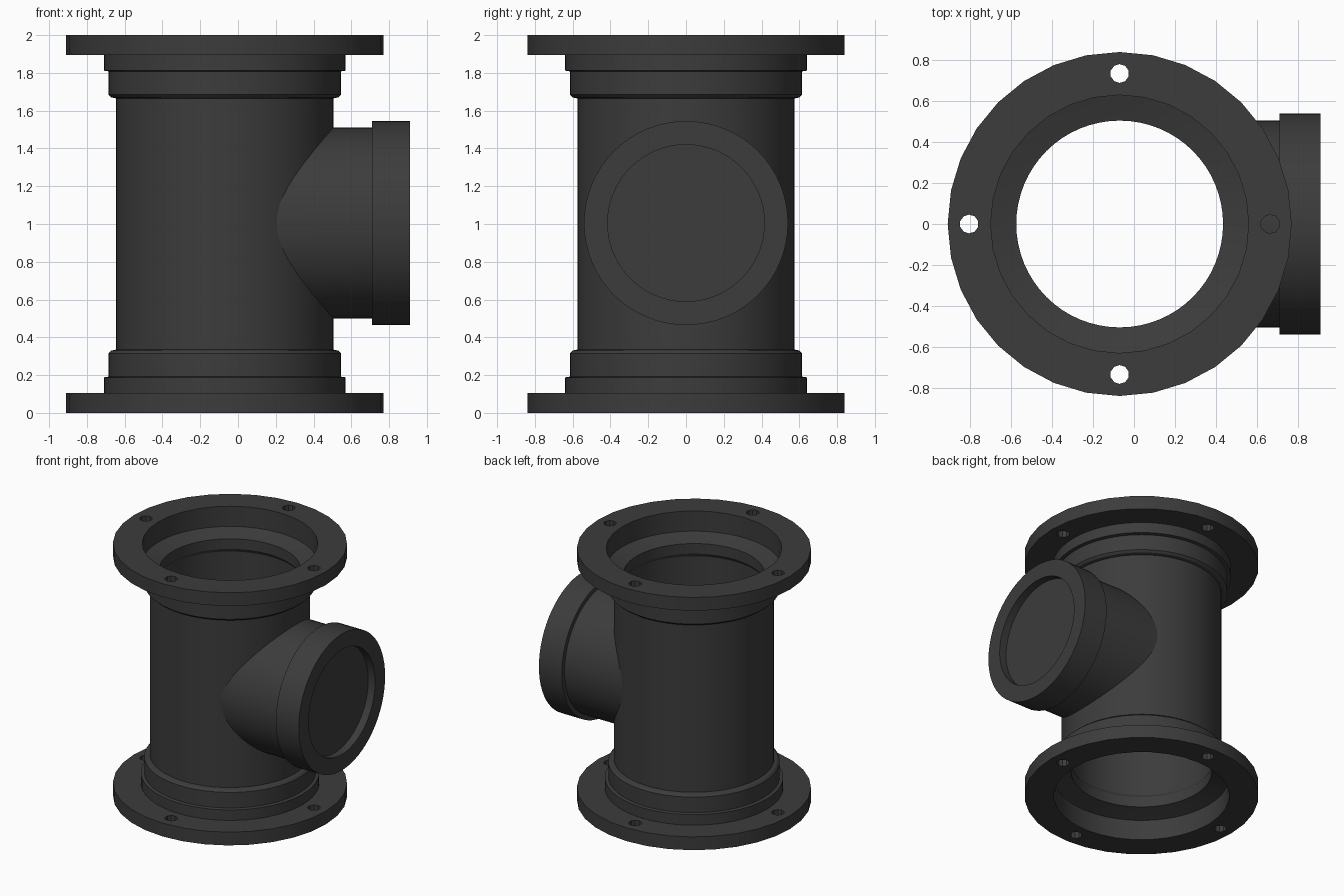
import bpy, bmesh
from math import sin, cos, pi, sqrt, radians
from mathutils import Matrix

if "Cube" in bpy.data.objects:
    bpy.data.objects.remove(bpy.data.objects["Cube"])

CX = -0.07          # main pipe axis
BZ = 1.005          # branch axis height

mat = bpy.data.materials.new("dark_iron")
mat.diffuse_color = (0.045, 0.045, 0.045, 1)
mat.use_nodes = True
mat.node_tree.nodes["Principled BSDF"].inputs["Base Color"].default_value = mat.diffuse_color


def lathe(name, profile, sides, closed=True, cap_end=False):
    """Revolve (radius, height) points around z."""
    bm = bmesh.new()
    rings = [[bm.verts.new((r * cos(2 * pi * i / sides), r * sin(2 * pi * i / sides), z))
              for i in range(sides)] for r, z in profile]
    pairs = list(zip(rings, rings[1:]))
    if closed:
        pairs.append((rings[-1], rings[0]))
    for a, b in pairs:
        for i in range(sides):
            j = (i + 1) % sides
            bm.faces.new((a[i], a[j], b[j], b[i]))
    if cap_end:
        bm.faces.new(rings[-1])
    bmesh.ops.recalc_face_normals(bm, faces=bm.faces)
    me = bpy.data.meshes.new(name)
    bm.to_mesh(me)
    bm.free()
    me.materials.append(mat)
    ob = bpy.data.objects.new(name, me)
    bpy.context.collection.objects.link(ob)
    return ob


def select(ob):
    bpy.ops.object.select_all(action='DESELECT')
    ob.select_set(True)
    bpy.context.view_layer.objects.active = ob


def smooth(ob):
    select(ob)
    bpy.ops.object.shade_smooth_by_angle(angle=radians(25))


# main pipe: stepped sockets at both ends, mirrored about mid height
outer = [(0.64, 0.10), (0.64, 0.188), (0.615, 0.192), (0.615, 0.315), (0.60, 0.33), (0.575, 0.335)]
inner = [(0.525, 0.31), (0.505, 0.28), (0.505, 0.20), (0.54, 0.19), (0.63, 0.16), (0.63, 0.10)]


def flip(pts):
    return [(r, 2 - z) for r, z in reversed(pts)]


pipe = lathe("main_pipe", outer + flip(outer) + flip(inner) + inner, 64)
pipe.location.x = CX
smooth(pipe)

# end flanges with four bolt holes
flange = lathe("bottom_flange", [(0.63, 0), (0.84, 0), (0.84, 0.105), (0.63, 0.105)], 32)
bm = bmesh.new()
for k in range(4):
    a = k * pi / 2
    bmesh.ops.create_cone(bm, cap_ends=True, segments=10, radius1=0.046, radius2=0.046, depth=0.4,
                          matrix=Matrix.Translation((0.735 * cos(a), 0.735 * sin(a), 0.05)))
me = bpy.data.meshes.new("bolt_hole_cutter")
bm.to_mesh(me)
bm.free()
cutter = bpy.data.objects.new("bolt_hole_cutter", me)
bpy.context.collection.objects.link(cutter)
cutter.hide_render = True
select(flange)
mod = flange.modifiers.new("bolt_holes", 'BOOLEAN')
mod.operation = 'DIFFERENCE'
mod.solver = 'EXACT'
mod.object = cutter
bpy.ops.object.modifier_apply(modifier=mod.name)
bpy.data.objects.remove(cutter)
smooth(flange)
flange.location.x = CX
top = flange.copy()
top.data = flange.data.copy()
top.name = "top_flange"
top.location.z = 1.895
bpy.context.collection.objects.link(top)

# side branch with collar and recessed end plate
branch = lathe("side_branch", [(0.505, 0), (0.505, 0.71), (0.54, 0.71), (0.54, 0.91),
                               (0.415, 0.91), (0.415, 0.85)], 64, closed=False, cap_end=True)
branch.data.transform(Matrix.Translation((0, 0, BZ)) @ Matrix.Rotation(pi / 2, 4, 'Y'))
# fit the open end to the wall of the main pipe
for v in branch.data.vertices:
    if abs(v.co.x) < 1e-4:
        v.co.x = CX + sqrt(0.56 ** 2 - v.co.y ** 2)
smooth(branch)
